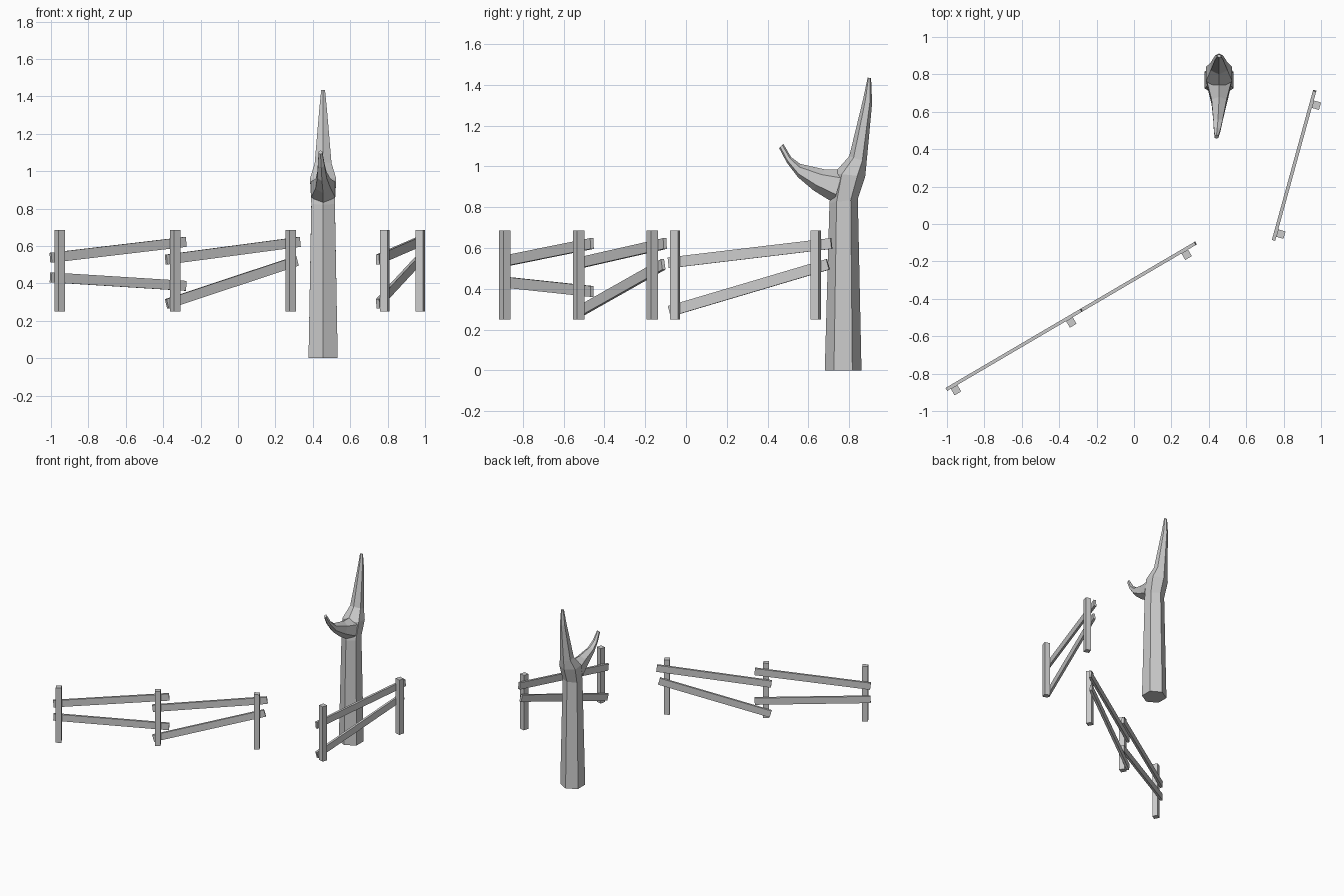
import bpy, bmesh, math
from mathutils import Vector, Matrix

if "Cube" in bpy.data.objects:
    bpy.data.objects.remove(bpy.data.objects["Cube"])

POST_GAP = 0.715


def box(name, size, matrix):
    bm = bmesh.new()
    bmesh.ops.create_cube(bm, size=1.0, matrix=matrix @ Matrix.Diagonal((*size, 1)))
    me = bpy.data.meshes.new(name)
    bm.to_mesh(me)
    bm.free()
    ob = bpy.data.objects.new(name, me)
    bpy.context.collection.objects.link(ob)
    return ob


def place(origin, angle):
    return Matrix.Translation((*origin, 0)) @ Matrix.Rotation(math.radians(angle), 4, 'Z')


def post(frame, u):
    box("fence_post", (0.041, 0.041, 0.435), frame @ Matrix.Translation((u, 0, 0.4675)))


# Rail leaning between two (distance along fence, height) points, behind the posts
def rail(frame, a, b):
    du, dz = b[0] - a[0], b[1] - a[1]
    m = frame @ Matrix.Translation(((a[0] + b[0]) / 2, 0.029, (a[1] + b[1]) / 2))
    m = m @ Matrix.Rotation(-math.atan2(dz, du), 4, 'Y')
    box("fence_rail", (math.hypot(du, dz), 0.018, 0.053), m)


# Six-sided limb lofted through rings of (front point, back point, half width, x)
def limb(name, rings):
    bm = bmesh.new()
    loops = []
    for f, b, w, x in rings:
        f, b = Vector((x, *f)), Vector((x, *b))
        side = Vector((w, 0, 0))
        q, r = f.lerp(b, 0.25), f.lerp(b, 0.75)
        loops.append([bm.verts.new(p) for p in (f, q + side, r + side, b, r - side, q - side)])
    for lo, hi in zip(loops, loops[1:]):
        for i in range(6):
            j = (i + 1) % 6
            bm.faces.new((lo[i], lo[j], hi[j], hi[i]))
    bm.faces.new(loops[0][::-1])
    bm.faces.new(loops[-1])
    bmesh.ops.recalc_face_normals(bm, faces=bm.faces)
    me = bpy.data.meshes.new(name)
    bm.to_mesh(me)
    bm.free()
    ob = bpy.data.objects.new(name, me)
    bpy.context.collection.objects.link(ob)
    return ob


# Long fence (two bays) and short fence (one bay)
long_fence = place((-0.952, -0.888), 30.4)
short_fence = place((0.785, -0.054), 74.6)
for u in (0, POST_GAP, 2 * POST_GAP):
    post(long_fence, u)
for u in (0, POST_GAP):
    post(short_fence, u)

rail(long_fence, (-0.04, 0.537), (0.795, 0.622))
rail(long_fence, (-0.04, 0.432), (0.795, 0.387))
for frame, u0 in ((long_fence, POST_GAP), (short_fence, 0)):
    rail(frame, (u0 - 0.04, 0.527), (u0 + 0.787, 0.622))
    rail(frame, (u0 - 0.035, 0.29), (u0 + 0.77, 0.52))

# Dead tree: trunk running up into the tall branch
X = 0.455
trunk = limb("tree_trunk", [
    ((0.68, 0.0), (0.86, 0.0), 0.078, X),
    ((0.703, 0.82), (0.842, 0.84), 0.063, X),
    ((0.725, 0.965), (0.878, 0.95), 0.07, X),
    ((0.80, 1.05), (0.885, 1.02), 0.045, X),
    ((0.868, 1.33), (0.912, 1.31), 0.021, X),
    ((0.89, 1.435), (0.907, 1.432), 0.01, X)])

# Short curved side branch
branch = limb("side_branch", [
    ((0.77, 0.985), (0.725, 0.82), 0.064, X),
    ((0.68, 0.985), (0.625, 0.882), 0.04, X),
    ((0.56, 1.012), (0.548, 0.947), 0.025, X - 0.006),
    ((0.515, 1.045), (0.493, 1.02), 0.018, X - 0.01),
    ((0.477, 1.11), (0.456, 1.09), 0.01, X - 0.014)])

# Weld the branch into the trunk
mod = trunk.modifiers.new("join", 'BOOLEAN')
mod.operation = 'UNION'
mod.solver = 'EXACT'
mod.object = branch
bpy.context.view_layer.objects.active = trunk
bpy.ops.object.modifier_apply(modifier=mod.name)
bpy.data.objects.remove(branch)
trunk.name = "tree"
